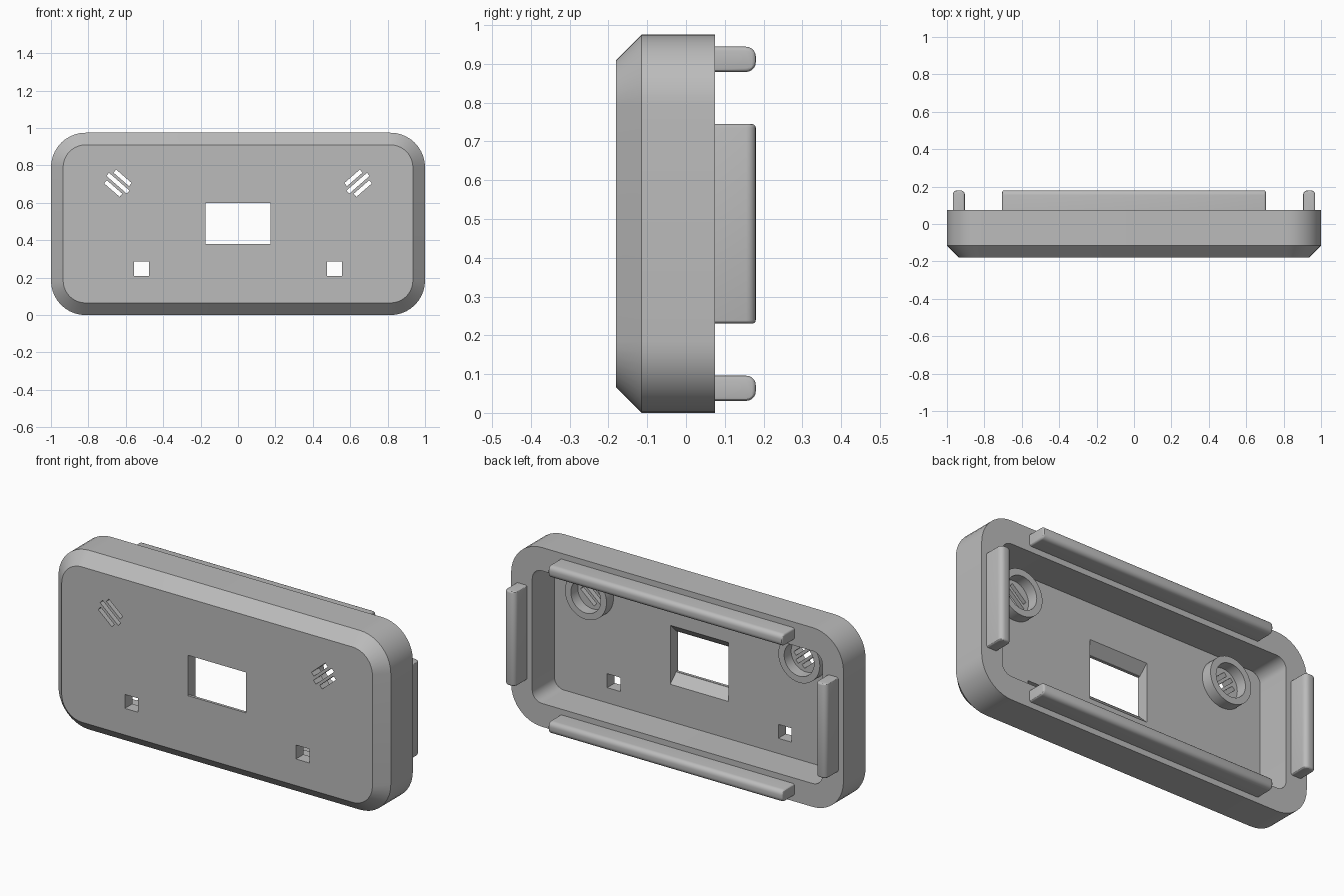
import bpy, bmesh, math
from mathutils import Matrix, Vector

cube = bpy.data.objects.get("Cube")
if cube:
    bpy.data.objects.remove(cube, do_unlink=True)

grey = bpy.data.materials.new("light grey plastic")
grey.use_nodes = True
colour = (0.5, 0.5, 0.5, 1)
grey.diffuse_color = colour
grey.node_tree.nodes["Principled BSDF"].inputs["Base Color"].default_value = colour

H = 0.975              # overall height
MID = H / 2
FRONT, CHAMFER_Y, BACK = -0.18, -0.115, 0.075
FLOOR = -0.115         # inner side of the front panel


def finish(bm, name):
    bmesh.ops.recalc_face_normals(bm, faces=bm.faces)
    mesh = bpy.data.meshes.new(name)
    bm.to_mesh(mesh)
    bm.free()
    mesh.materials.append(grey)
    obj = bpy.data.objects.new(name, mesh)
    bpy.context.collection.objects.link(obj)
    return obj


def smooth(obj):
    bpy.ops.object.select_all(action='DESELECT')
    obj.select_set(True)
    bpy.context.view_layer.objects.active = obj
    bpy.ops.object.shade_smooth_by_angle(angle=math.radians(30))


def rounded_loop(bm, inset, radius, y, segments=10):
    """Rounded rectangle in the xz plane, inset from the outer outline."""
    verts = []
    cx, cz = 1 - inset - radius, MID - inset - radius
    for q, (sx, sz) in enumerate([(1, 1), (-1, 1), (-1, -1), (1, -1)]):
        for i in range(segments + 1):
            a = (q + i / segments) * math.pi / 2
            verts.append(bm.verts.new((sx * cx + radius * math.cos(a), y,
                                       MID + sz * cz + radius * math.sin(a))))
    return verts


def bridge(bm, a, b):
    n = len(a)
    for i in range(n):
        bm.faces.new((a[i], a[(i + 1) % n], b[(i + 1) % n], b[i]))


def add_box(bm, centre, size, angle=0):
    matrix = (Matrix.Translation(centre) @ Matrix.Rotation(angle, 4, 'Y')
              @ Matrix.Diagonal((*size, 1)))
    return bmesh.ops.create_cube(bm, size=1, matrix=matrix)["verts"]


# Hollow shell: chamfered front, flat rim and open cavity at the back
bm = bmesh.new()
loops = [rounded_loop(bm, *spec) for spec in [
    (0.065, 0.12, FRONT), (0, 0.185, CHAMFER_Y), (0, 0.185, BACK),
    (0.127, 0.058, BACK), (0.127, 0.058, FLOOR)]]
for a, b in zip(loops, loops[1:]):
    bridge(bm, a, b)
bm.faces.new(loops[0])
bm.faces.new(loops[-1])
shell = finish(bm, "front_shell")

# Cutters: display window, button holes and slanted sound slots
WINDOW_Z = 0.49
holes = bmesh.new()
add_box(holes, (0, -0.15, WINDOW_Z), (0.35, 0.2, 0.22))
for side in (-1, 1):
    add_box(holes, (side * 0.515, -0.15, 0.2475), (0.08, 0.2, 0.076))
    tilt = -side * math.radians(41)
    across = Vector((math.sin(tilt), 0, math.cos(tilt)))
    for k in (-1, 0, 1):
        centre = Vector((side * 0.642, -0.15, 0.705)) + across * k * 0.038
        add_box(holes, centre, (0.145 - 0.035 * abs(k), 0.2, 0.022), tilt)
hole_cutter = finish(holes, "hole_cutter")

# Cutter: sloped relief above and below the window on the inside
relief = bmesh.new()
for v in add_box(relief, (0, -0.135, WINDOW_Z), (0.35, 0.06, 0.34)):
    if v.co.y < -0.135:
        v.co.z = WINDOW_Z + math.copysign(0.112, v.co.z - WINDOW_Z)
relief_cutter = finish(relief, "relief_cutter")

for cutter in (hole_cutter, relief_cutter):
    cutter.hide_render = True
    mod = shell.modifiers.new("cut", 'BOOLEAN')
    mod.operation, mod.solver, mod.object = 'DIFFERENCE', 'EXACT', cutter
    bpy.ops.object.select_all(action='DESELECT')
    bpy.context.view_layer.objects.active = shell
    shell.select_set(True)
    bpy.ops.object.modifier_apply(modifier=mod.name)
    bpy.data.objects.remove(cutter, do_unlink=True)
smooth(shell)

# Round collars behind the sound slots
for side, label in ((1, "left"), (-1, "right")):
    bm = bmesh.new()
    rings = []
    for radius, y in [(0.125, FLOOR - 0.002), (0.125, FLOOR + 0.06),
                      (0.09, FLOOR + 0.06), (0.09, FLOOR - 0.002)]:
        rings.append([bm.verts.new((side * 0.642 + radius * math.cos(t), y,
                                    0.705 + radius * math.sin(t)))
                      for t in (math.tau * i / 40 for i in range(40))])
    for i in range(4):
        bridge(bm, rings[i], rings[(i + 1) % 4])
    smooth(finish(bm, label + "_sound_collar"))


def rim_bar(name, centre, length, axis):
    """Locating bar on the rim, rounded along its free edges and ends."""
    bm = bmesh.new()
    size = [0.065, 0.12, 0.065]
    size[axis] = length
    add_box(bm, (0, 0, 0), size)
    top = [e for e in bm.edges if all(v.co.y > 0 for v in e.verts)
           and abs((e.verts[0].co - e.verts[1].co)[axis]) > 0.1]
    bmesh.ops.bevel(bm, geom=top, offset=0.025, segments=5, profile=0.5,
                    affect='EDGES')
    ends = [e for e in bm.edges
            if abs((e.verts[0].co - e.verts[1].co)[axis]) < 0.001
            and max(v.co.y for v in e.verts) > -0.059]
    bmesh.ops.bevel(bm, geom=ends, offset=0.01, segments=3, profile=0.5,
                    affect='EDGES')
    bmesh.ops.translate(bm, verts=bm.verts, vec=centre)
    smooth(finish(bm, name))


BAR_Y = 0.12
rim_bar("top_bar", (0, BAR_Y, H - 0.0635), 1.41, 0)
rim_bar("bottom_bar", (0, BAR_Y, 0.0635), 1.41, 0)
rim_bar("left_bar", (0.9365, BAR_Y, MID), 0.515, 2)
rim_bar("right_bar", (-0.9365, BAR_Y, MID), 0.515, 2)
